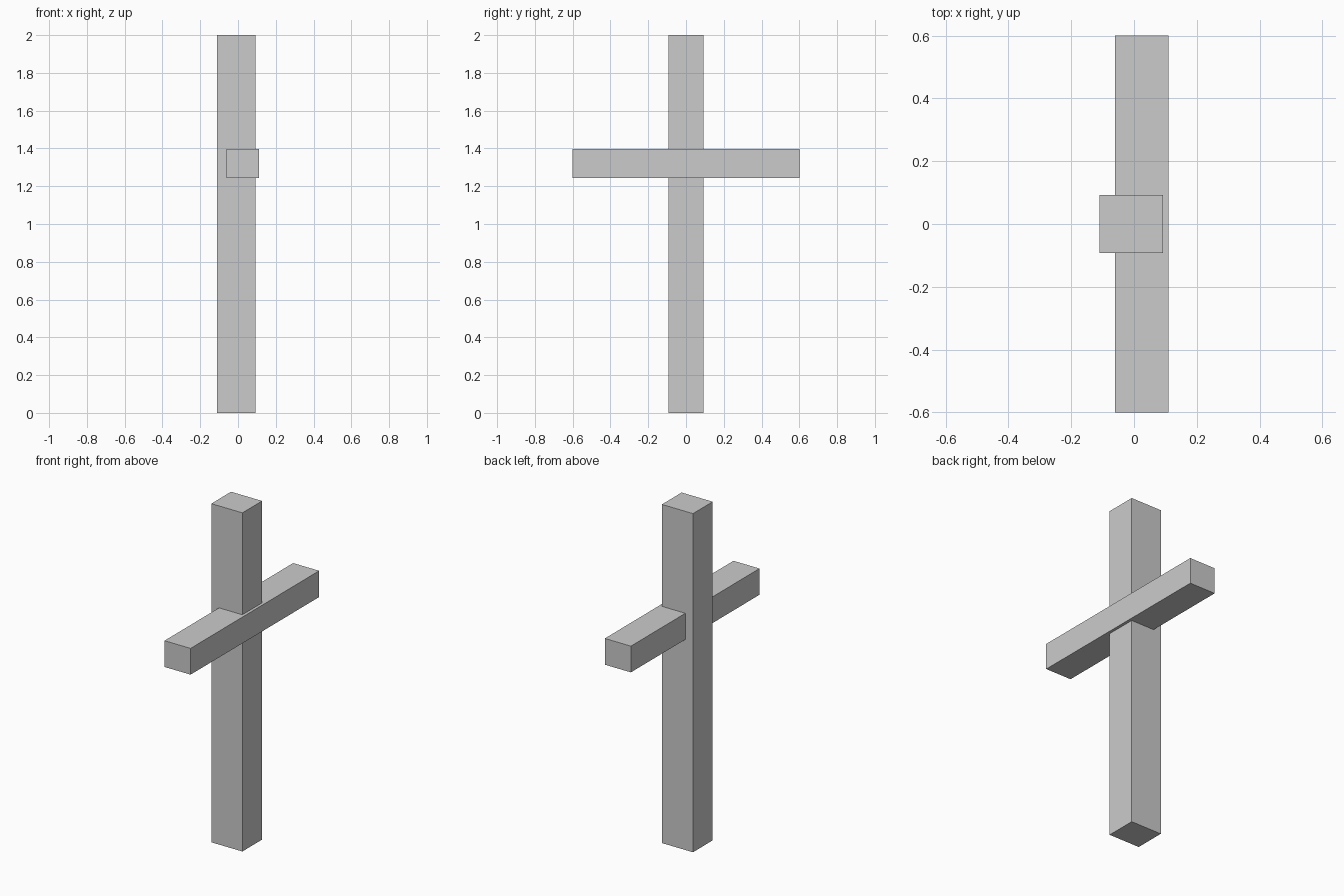
import bpy

if "Cube" in bpy.data.objects:
    bpy.data.objects.remove(bpy.data.objects["Cube"])


def box(name, lo, hi):
    """Axis-aligned box between two corners."""
    centre = [(a + b) / 2 for a, b in zip(lo, hi)]
    size = [b - a for a, b in zip(lo, hi)]
    bpy.ops.mesh.primitive_cube_add(size=1, location=centre)
    obj = bpy.context.object
    obj.name = name
    obj.scale = size
    bpy.ops.object.transform_apply(location=False, rotation=False, scale=True)
    return obj


# Upright post
box("upright_post", (-0.11, -0.092, 0), (0.093, 0.092, 2))

# Crossbeam, let into the post and standing slightly proud of its +x face
box("crossbeam", (-0.06, -0.6, 1.243), (0.11, 0.6, 1.398))
